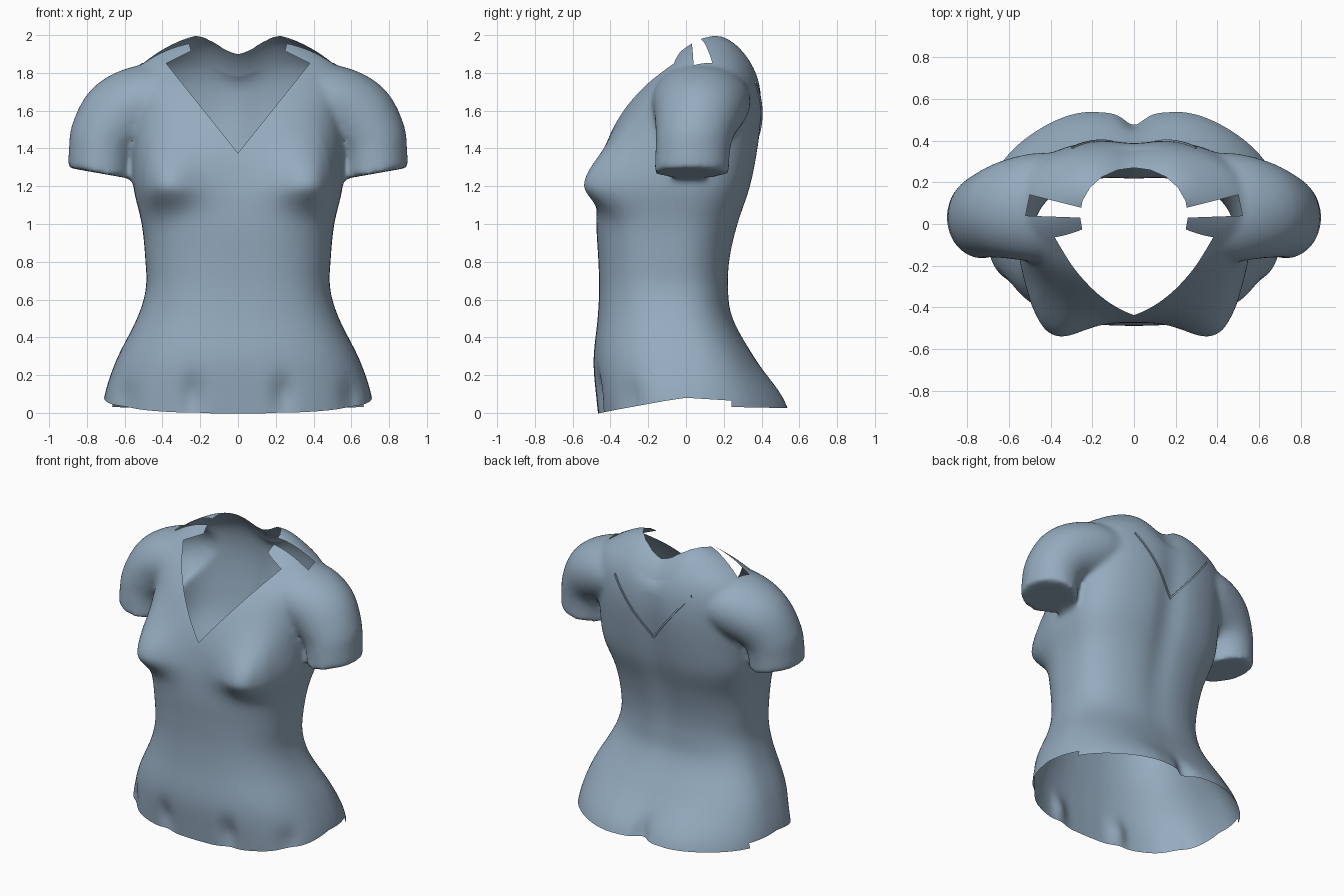
import bpy, bmesh
from math import sin, cos, pi, exp, radians, copysign
from mathutils import Vector

if "Cube" in bpy.data.objects:
    bpy.data.objects.remove(bpy.data.objects["Cube"])

SIDES = 48


def power(v, p):
    return copysign(abs(v) ** p, v)


def flow(rows, steps=4):
    """Interpolate the key sections with a smooth spline."""
    keys = [Vector(r) for r in rows]
    keys = [keys[0]] + keys + [keys[-1]]
    out = []
    for p, a, b, n in zip(keys, keys[1:], keys[2:], keys[3:]):
        for k in range(steps):
            t = k / steps
            out.append(a + (b - p) * (t / 2) + (p * 2 - a * 5 + b * 4 - n) * (t * t / 2)
                       + (a * 3 - p - b * 3 + n) * (t ** 3 / 2))
    return out + [keys[-1]]


def loft(bm, rings):
    """Join closed rings of points into a capped tube."""
    loops = [[bm.verts.new(p) for p in ring] for ring in rings]
    for a, b in zip(loops, loops[1:]):
        for i in range(SIDES):
            j = (i + 1) % SIDES
            bm.faces.new((a[i], a[j], b[j], b[i]))
    bm.faces.new(loops[0])
    bm.faces.new(loops[-1])


def torso_ring(z, w, front, back, c, n):
    pts = []
    for i in range(SIDES):
        t = 2 * pi * i / SIDES
        y = power(sin(t), 2 / n)
        pts.append((w * power(cos(t), 2 / n), c + y * (back - c if y > 0 else c - front), z))
    return pts


def sleeve_ring(side, x, z, tilt, r, depth, c):
    a, pts = radians(tilt), []
    for i in range(SIDES):
        t = 2 * pi * i / SIDES
        u = r * cos(t)
        pts.append((side * (x + u * sin(a)), c + depth * sin(t), z + u * cos(a)))
    return pts


# Torso sections: height, half width, front, back, centre, squareness
TORSO = [
    (-.10, .72, -.455, .57, 0, 2.4), (.08, .71, -.475, .50, 0, 2.4),
    (.28, .645, -.49, .37, 0, 2.5), (.50, .535, -.468, .25, -.05, 2.5),
    (.66, .488, -.46, .228, -.08, 2.5), (.82, .492, -.465, .238, -.08, 2.5),
    (1.0, .51, -.475, .28, -.06, 2.6), (1.2, .555, -.468, .345, -.02, 2.8),
    (1.4, .56, -.43, .385, .02, 2.7), (1.58, .56, -.35, .405, .05, 2.6),
    (1.72, .57, -.25, .398, .06, 2.5), (1.82, .54, -.15, .375, .08, 2.3),
    (1.90, .44, -.07, .335, .09, 2.2), (1.97, .31, .01, .275, .12, 2.2),
    (2.015, .18, .08, .21, .14, 2)]

# Sleeve sections: x, height, tilt, radius, half depth, centre
SLEEVE = [
    (.30, 1.67, 10, .19, .26, .08), (.48, 1.64, 25, .21, .26, .08),
    (.61, 1.57, 48, .22, .235, .07), (.70, 1.46, 72, .19, .205, .045),
    (.725, 1.37, 79, .173, .197, .035), (.73, 1.268, 80, .172, .197, .03)]

# Torso and closed sleeves, fused into one skin
bm = bmesh.new()
loft(bm, [torso_ring(*s) for s in flow(TORSO)])
for side in (1, -1):
    loft(bm, [sleeve_ring(side, *s) for s in flow(SLEEVE)])
bmesh.ops.recalc_face_normals(bm, faces=bm.faces)
mesh = bpy.data.meshes.new("shirt")
bm.to_mesh(mesh)
bm.free()
shirt = bpy.data.objects.new("shirt", mesh)
bpy.context.collection.objects.link(shirt)
bpy.context.view_layer.objects.active = shirt
shirt.select_set(True)
fuse = shirt.modifiers.new("fuse", "REMESH")
fuse.mode = "VOXEL"
fuse.voxel_size = .016
soften = shirt.modifiers.new("soften", "SMOOTH")
soften.iterations = 12
for m in ("fuse", "soften"):
    bpy.ops.object.modifier_apply(modifier=m)


def bump(v, middle, low, high):
    d = v - middle
    return exp(-(d / (low if d < 0 else high)) ** 2)


# Shape the bust, spine, seat, hem folds and neck dip
bm = bmesh.new()
bm.from_mesh(mesh)
for v in bm.verts:
    x, y, z = abs(v.co.x), v.co.y, v.co.z
    if y < 0:
        facing = min(1, -y / .3) ** 2
        v.co.y -= .135 * facing * bump(x, .41, .19, .12) * bump(z, 1.21, .12, .2)
        v.co.y += .03 * facing * bump(x, .24, .06, .06) * bump(z, .1, .12, .1)
        v.co.y += .03 * facing * bump(x, .6, .06, .06) * bump(z, .08, .12, .1)
    else:
        facing = min(1, y / .2)
        v.co.y -= .025 * facing * bump(x, 0, .1, .1) * bump(z, 1.3, .6, .5)
        v.co.y -= .05 * facing * bump(x, 0, .06, .06) * bump(z, .02, .2, .12)
        v.co.y += .03 * facing * bump(x, .27, .16, .22) * bump(z, .05, .2, .2)
    if z > 1.7:
        v.co.z -= .07 * bump(x, 0, .13, .13) * min(1, (z - 1.7) / .15)


def carve(poly, axes, where):
    """Score a convex outline into the skin and return the faces inside it."""
    pts = [Vector(p) for p in poly]
    mid = sum(pts, Vector((0, 0))) / len(pts)
    i, j = axes
    lo = [min(p[k] for p in pts) - .04 for k in (0, 1)]
    hi = [max(p[k] for p in pts) + .04 for k in (0, 1)]

    def nearby():
        found = []
        for f in bm.faces:
            c = f.calc_center_median()
            if lo[0] < c[i] < hi[0] and lo[1] < c[j] < hi[1] and where(c):
                found.append(f)
        return found

    planes = []
    for a, b in zip(pts, pts[1:] + pts[:1]):
        n2 = Vector((b.y - a.y, a.x - b.x)).normalized()
        if n2.dot(mid - a) > 0:
            n2 = -n2
        co, no = Vector((0, 0, 0)), Vector((0, 0, 0))
        co[i], co[j], no[i], no[j] = a.x, a.y, n2.x, n2.y
        planes.append((co, no))
        faces = nearby()
        edges = {e for f in faces for e in f.edges}
        verts = {v for f in faces for v in f.verts}
        bmesh.ops.bisect_plane(bm, geom=faces + list(edges) + list(verts),
                               plane_co=co, plane_no=no, dist=1e-5)
    return [f for f in nearby()
            if all((f.calc_center_median() - co).dot(no) < 0 for co, no in planes)]


def remove(poly, axes, where):
    bmesh.ops.delete(bm, geom=carve(poly, axes, where), context="FACES")


XY, XZ, YZ = (0, 1), (0, 2), (1, 2)

# Hem: arched at the sides, stepped down at the back
remove([(-.7, -.3), (.24, -.3), (.24, .065), (0, .08), (-.2, .05), (-.35, .02),
        (-.46, 0), (-.7, -.05)], YZ, lambda c: c.z < .3)
remove([(.2, -.3), (.8, -.3), (.8, .02), (.2, .032)], YZ, lambda c: c.z < .3)

# Neck opening and front V
remove([(.26 * cos(2 * pi * k / 20), .04 + .23 * sin(2 * pi * k / 20)) for k in range(20)],
       XY, lambda c: c.z > 1.7)
remove([(0, 1.375), (.38, 1.85), (0, 2.04), (-.38, 1.85)], XZ, lambda c: c.y < .03)

for s in (1, -1):
    # Shoulder slits
    remove([(s * .24, .075), (s * .5, .14), (s * .52, .04), (s * .24, .03)], XY,
           lambda c: c.z > 1.6)
    # Back seam
    strip = carve([(0, 1.375), (s * .3, 1.745), (s * .295, 1.757), (0, 1.393)], XZ,
                  lambda c: c.y > .2)
    raised = bmesh.ops.extrude_face_region(bm, geom=strip, use_keep_orig=True)["geom"]
    bmesh.ops.translate(bm, vec=(0, .008, 0),
                        verts=[g for g in raised if isinstance(g, bmesh.types.BMVert)])

loose = [v for v in bm.verts if not v.link_faces]
bmesh.ops.delete(bm, geom=loose, context="VERTS")
bm.to_mesh(mesh)
bm.free()

# Cloth colour
cloth = bpy.data.materials.new("blue_grey_cloth")
cloth.use_nodes = True
colour = (.30, .41, .52, 1)
cloth.diffuse_color = colour
cloth.node_tree.nodes["Principled BSDF"].inputs["Base Color"].default_value = colour
mesh.materials.clear()
mesh.materials.append(cloth)
bpy.ops.object.shade_smooth_by_angle(angle=radians(50))
